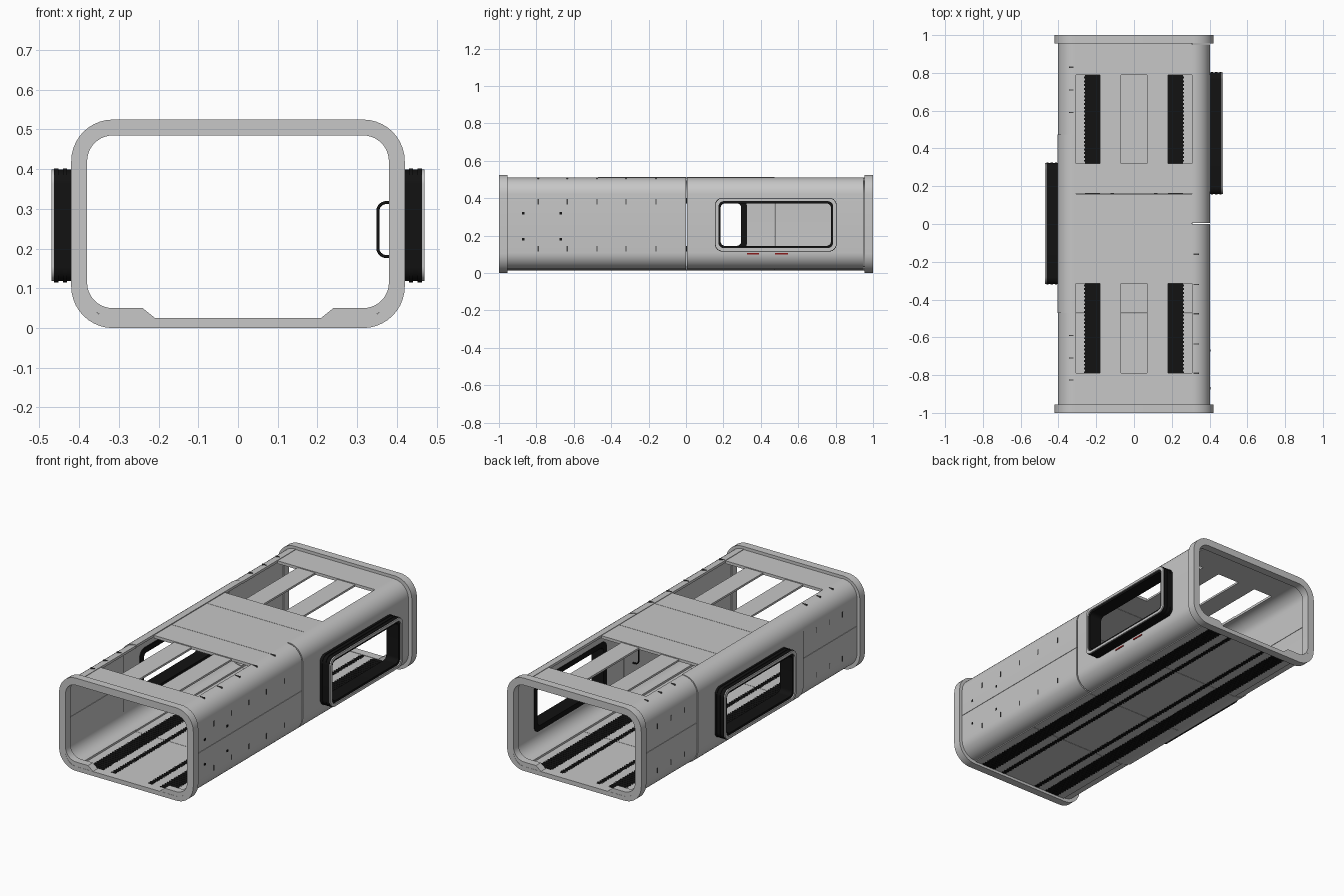
import bpy, bmesh, math

if "Cube" in bpy.data.objects:
    bpy.data.objects.remove(bpy.data.objects["Cube"])

def material(name, rgb):
    m = bpy.data.materials.new(name)
    m.diffuse_color = (*rgb, 1)
    m.use_nodes = True
    m.node_tree.nodes["Principled BSDF"].inputs["Base Color"].default_value = m.diffuse_color
    return m

GREY = material("panel_grey", (0.57, 0.57, 0.57))
BLACK = material("rubber_black", (0.006, 0.006, 0.006))
DARK = material("slot_dark_grey", (0.07, 0.07, 0.07))
RED = material("marker_red", (0.25, 0.01, 0.01))

def finish(bm, name, mat):
    bmesh.ops.recalc_face_normals(bm, faces=bm.faces)
    me = bpy.data.meshes.new(name)
    bm.to_mesh(me)
    bm.free()
    me.materials.append(mat)
    ob = bpy.data.objects.new(name, me)
    bpy.context.collection.objects.link(ob)
    return ob

def place(p, d, axis):
    # 2D profile point plus depth -> 3D, extruded along y or x
    return (p[0], d, p[1]) if axis == 'y' else (d, p[0], p[1])

def prism(name, pts, a, b, mat, axis='y'):
    bm = bmesh.new()
    f = [bm.verts.new(place(p, a, axis)) for p in pts]
    g = [bm.verts.new(place(p, b, axis)) for p in pts]
    bm.faces.new(f)
    bm.faces.new(g[::-1])
    n = len(pts)
    for i in range(n):
        j = (i + 1) % n
        bm.faces.new((f[i], g[i], g[j], f[j]))
    return finish(bm, name, mat)

def ring(name, outer, inner, a, b, mat, axis):
    bm = bmesh.new()
    loops = [[bm.verts.new(place(p, d, axis)) for p in pts]
             for pts, d in ((outer, a), (outer, b), (inner, b), (inner, a))]
    n = len(outer)
    for k in range(4):
        l, m = loops[k], loops[(k + 1) % 4]
        for i in range(n):
            j = (i + 1) % n
            bm.faces.new((l[i], l[j], m[j], m[i]))
    return finish(bm, name, mat)

def boxes(name, spans, mat):
    # several boxes in one object; each span is x0,x1,y0,y1,z0,z1
    bm = bmesh.new()
    for x0, x1, y0, y1, z0, z1 in spans:
        v = [bm.verts.new((x, y, z)) for x in (x0, x1) for y in (y0, y1) for z in (z0, z1)]
        for q in ((0, 1, 3, 2), (4, 6, 7, 5), (0, 4, 5, 1), (2, 3, 7, 6), (0, 2, 6, 4), (1, 5, 7, 3)):
            bm.faces.new([v[i] for i in q])
    return finish(bm, name, mat)

def arc(cx, cz, r, a0, a1, n=10):
    return [(cx + r * math.cos(math.radians(a0 + (a1 - a0) * i / n)),
             cz + r * math.sin(math.radians(a0 + (a1 - a0) * i / n))) for i in range(n + 1)]

def rrect(x0, x1, z0, z1, r):
    return (arc(x1 - r, z1 - r, r, 0, 90) + arc(x0 + r, z1 - r, r, 90, 180)
            + arc(x0 + r, z0 + r, r, 180, 270) + arc(x1 - r, z0 + r, r, 270, 360))

# End frames with the sill ledges at the floor
ledge = ([(0.205, 0.022), (0.24, 0.05)] + arc(0.315, 0.115, 0.065, 270, 360)
         + [(0.39, 0.115), (0.385, 0.06), (0.32, 0.015)])
for tag, y0, y1 in (("front", -1, -0.955), ("back", 0.955, 1)):
    ring(tag + "_end_frame", rrect(-0.42, 0.42, 0, 0.525, 0.105),
         rrect(-0.38, 0.38, 0.025, 0.485, 0.065), y0, y1, GREY, 'y')
    for s in (-1, 1):
        prism(tag + "_frame_ledge", [(s * x, z) for x, z in ledge], y0 + 0.001, y1 - 0.001, GREY)

# Side shells: upper and lower curved halves of a C profile
MID = 0.265
def half_shell(name, side, upper, y0, y1, z_end, grow=0.0):
    w, top, r, t = 0.402 + grow, 0.51 + grow * 0.5, 0.09, 0.014
    out = [(0.307, top)] + arc(w - r, top - r, r, 90, 0) + [(w, z_end)]
    inn = [(w - t, z_end)] + arc(w - r, top - r, r - t, 0, 90) + [(0.307, top - t)]
    pts = [(side * x, z if upper else 2 * MID - z) for x, z in out + inn]
    prism(name, pts, y0, y1, GREY)

def shell(name, side, y0, y1, window=None, grow=0.0):
    cuts = [(y0, y1, MID + 0.001)]
    if window:
        a, b = window[0] + 0.02, window[1] - 0.02
        cuts = [(y0, a, MID), (a, b, 0.38), (b, y1, MID)]
    for c0, c1, z in cuts:
        half_shell(name + "_upper", side, True, c0, c1, z, grow)
        half_shell(name + "_lower", side, False, c0, c1, z if z != 0.38 else 0.392, grow)

RIGHT_WIN, LEFT_WIN = (0.155, 0.805), (-0.32, 0.325)
shell("right_plain_wall", 1, -0.957, -0.001)
shell("right_window_wall", 1, 0.006, 0.95, RIGHT_WIN)
shell("left_front_wall", -1, -0.957, -0.472)
shell("left_window_wall", -1, -0.47, 0.473, LEFT_WIN, 0.004)
shell("left_back_wall", -1, 0.475, 0.957)

# Window frames: ribbed black seal with a grey face ring
def win_rect(win, d, r):
    return rrect(win[0] + d, win[1] - d, 0.115 + d, 0.402 - d, r)

for tag, s, win in (("right", 1, RIGHT_WIN), ("left", -1, LEFT_WIN)):
    inner = win_rect(win, 0.03, 0.024)
    for k in range(7):
        d = 0.003 * (k % 2)
        a = 0.386 + k * 0.011
        ring(tag + "_window_seal", win_rect(win, d, 0.04 - d), inner, s * a, s * (a + 0.011), BLACK, 'x')
    ring(tag + "_window_face_ring", win_rect(win, 0.003, 0.037), win_rect(win, 0.018, 0.03),
         s * 0.463, s * 0.47, GREY, 'x')

# Roof panels around two open bays
for i, (y0, y1) in enumerate([(-0.957, -0.79), (-0.315, -0.157), (-0.155, 0.159),
                              (0.161, 0.32), (0.79, 0.957)]):
    boxes("roof_panel", [(-0.306, 0.306, y0, y1, 0.492, 0.508)], GREY)

# Lengthwise bars spanning each open roof bay
for y0, y1 in ((-0.79, -0.315), (0.32, 0.79)):
    for s in (-1, 1):
        x = sorted((s * 0.07, s * 0.18))
        boxes("roof_bay_bar", [(x[0], x[1], y0, y1, 0.492, 0.503)], GREY)

# Floor boards in lengths, with black grip strips between them
ys = [-0.957, -0.472, 0.0, 0.475, 0.957]
for y0, y1 in zip(ys, ys[1:]):
    for x0, x1 in ((-0.309, -0.26), (-0.18, -0.125), (-0.105, 0.105), (0.125, 0.18), (0.26, 0.309)):
        boxes("floor_board", [(x0, x1, y0, y1 - 0.002, 0.015, 0.023)], GREY)
for s in (-1, 1):
    for tag, a, b in (("wide", 0.18, 0.26), ("narrow", 0.105, 0.125)):
        x0, x1 = sorted((s * a, s * b))
        ribs = [(x0 - 0.004, x1 + 0.004, -0.95 + k * 0.02, -0.94 + k * 0.02, 0.0135, 0.0245)
                for k in range(95)]
        boxes(tag + "_grip_strip", [(x0, x1, -0.956, 0.956, 0.0145, 0.0235)] + ribs, BLACK)

# Slots and fastener holes on the shells
slots = []
for y in (-0.79, -0.635, -0.475, -0.32, -0.16):
    slots += [(0.4, 0.4035, y - 0.003, y + 0.003, z, z + 0.03) for z in (0.115, 0.365)]
    slots.append((0.315, 0.345, y - 0.003, y + 0.003, 0.5, 0.5115))
for y in (0.83, 0.71, 0.59, -0.59, -0.71, -0.825):
    slots += [(-0.4035, -0.4, y - 0.003, y + 0.003, z, z + 0.03) for z in (0.115, 0.365)]
    slots.append((-0.345, -0.32, y - 0.003, y + 0.003, 0.5, 0.5115))
boxes("wall_slots", slots, DARK)
boxes("fastener_holes", [(0.4, 0.404, y - 0.006, y + 0.006, z - 0.006, z + 0.006)
                         for y in (-0.87, -0.67) for z in (0.18, 0.32)], BLACK)

# Red marker plates under the right window
boxes("red_markers", [(0.396, 0.404, 0.325, 0.39, 0.1, 0.108),
                      (0.396, 0.404, 0.475, 0.545, 0.1, 0.108)], RED)

bpy.ops.object.select_all(action='SELECT')
bpy.context.view_layer.objects.active = bpy.context.selected_objects[0]
bpy.ops.object.shade_smooth_by_angle(angle=math.radians(30))

# Grab handle on the inside of the right wall
path = ([(0.392, 0.316)] + arc(0.374, 0.294, 0.022, 90, 180)
        + arc(0.374, 0.202, 0.022, 180, 270) + [(0.392, 0.18)])
cu = bpy.data.curves.new("grab_handle", 'CURVE')
cu.dimensions = '3D'
cu.bevel_depth = 0.004
cu.bevel_resolution = 3
sp = cu.splines.new('POLY')
sp.points.add(len(path) - 1)
for p, (x, z) in zip(sp.points, path):
    p.co = (x, -0.08, z, 1)
cu.materials.append(BLACK)
bpy.context.collection.objects.link(bpy.data.objects.new("grab_handle", cu))
